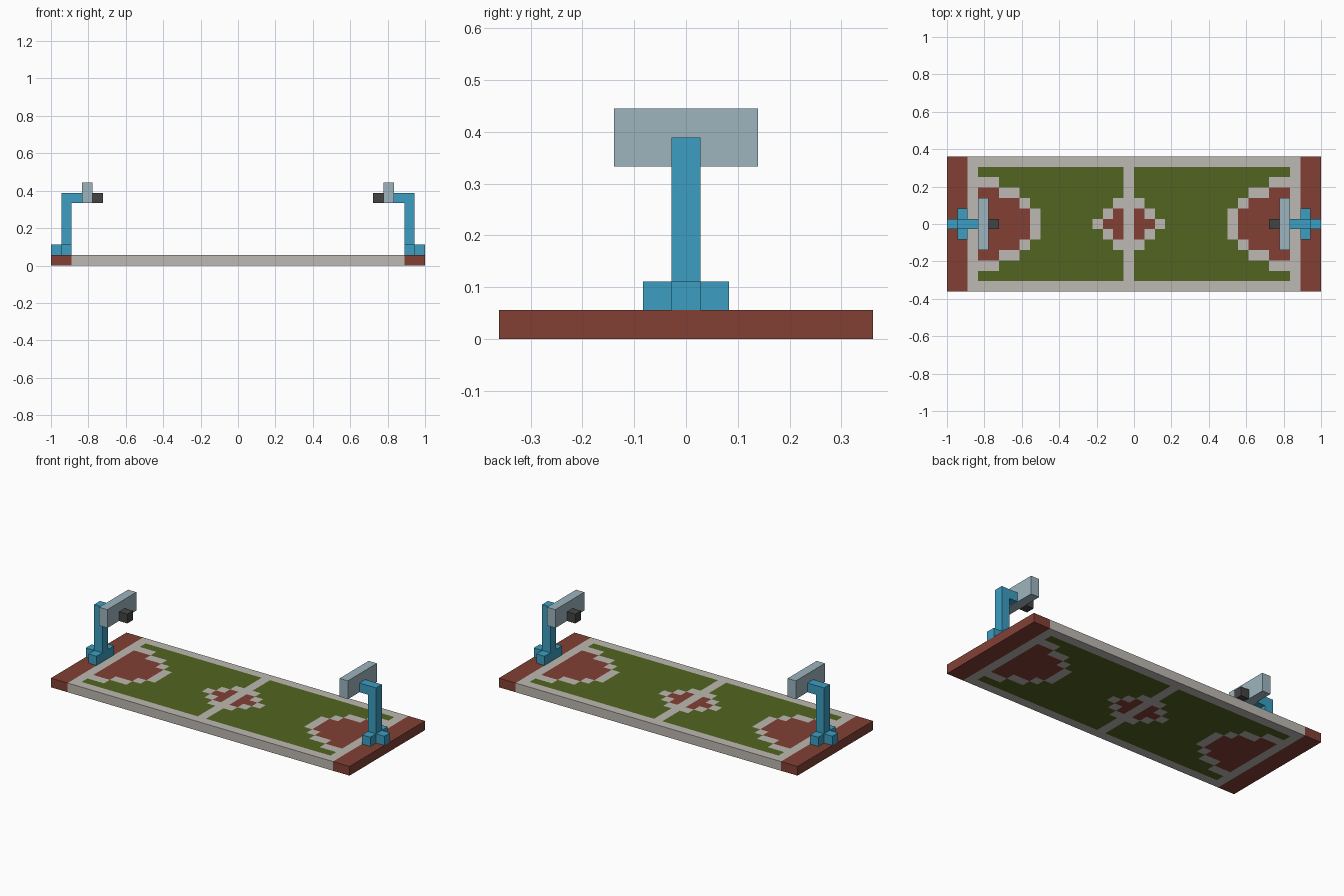
import bpy
import bmesh
from math import floor

V = 2 / 36            # one block
COLS, ROWS = 36, 13

if "Cube" in bpy.data.objects:
    bpy.data.objects.remove(bpy.data.objects["Cube"], do_unlink=True)


def material(name, hex_code):
    def linear(c):
        return c / 12.92 if c <= 0.04045 else ((c + 0.055) / 1.055) ** 2.4
    rgb = [linear(b / 255) for b in bytes.fromhex(hex_code)]
    mat = bpy.data.materials.new(name)
    mat.diffuse_color = (*rgb, 1)
    mat.use_nodes = True
    bsdf = mat.node_tree.nodes["Principled BSDF"]
    bsdf.inputs["Base Color"].default_value = (*rgb, 1)
    bsdf.inputs["Roughness"].default_value = 0.9
    return mat


brick = material("brick_red", "824035")
chalk = material("chalk_white", "bdb9b2")
grass = material("grass_green", "526421")
blue = material("post_blue", "3c9dc1")
pale = material("pale_board", "9db5be")
dark = material("dark_hoop", "444444")

BRICK, CHALK, GRASS = range(3)
KEY_RED = [8, 8, 7, 5, 3, 3, 3]      # red reach of the end zone per row from the middle
KEY_LINE = [9, 9, 8, 7, 5, 3, 3]     # reach of its white outline


def court_colour(col, row):
    d = abs(row - ROWS // 2)
    u = min(col, COLS - 1 - col)
    c = abs(col - 17)
    if u < 2:
        return BRICK
    if u == 2 or d == 6 or c == 0:
        return CHALK
    if u < KEY_RED[d] or c + d < 3:
        return BRICK
    if u < KEY_LINE[d] or c + d == 3:
        return CHALK
    return GRASS


def add_object(name, bm, mats):
    mesh = bpy.data.meshes.new(name)
    bm.to_mesh(mesh)
    bm.free()
    for m in mats:
        mesh.materials.append(m)
    obj = bpy.data.objects.new(name, mesh)
    bpy.context.collection.objects.link(obj)
    return obj


# Court slab: tiled grid coloured by rule, thickened downwards
bm = bmesh.new()
bmesh.ops.create_grid(bm, x_segments=COLS, y_segments=ROWS, size=0.5)
for v in bm.verts:
    v.co = (v.co.x * COLS * V, v.co.y * ROWS * V, V)
for f in bm.faces:
    p = f.calc_center_median()
    f.material_index = court_colour(floor(p.x / V + COLS / 2), floor(p.y / V + ROWS / 2))
court = add_object("court", bm, [brick, chalk, grass])
slab = court.modifiers.new("thickness", "SOLIDIFY")
slab.thickness = V
slab.offset = -1


def block(name, side, x0, x1, width, z0, z1, mat):
    """Box in block units: x counted inwards from the court end, centred on y."""
    bm = bmesh.new()
    bmesh.ops.create_cube(bm, size=1)
    for v in bm.verts:
        v.co = (side * (COLS / 2 - (x0 + x1) / 2 + v.co.x * (x1 - x0)) * V,
                v.co.y * width * V,
                ((z0 + z1) / 2 + v.co.z * (z1 - z0)) * V)
    return add_object(name, bm, [mat])


# Two facing goals
for side, label in ((1, "left"), (-1, "right")):
    block(label + "_back_foot", side, 0, 1, 1, 1, 2, blue)
    block(label + "_cross_foot", side, 1, 2, 3, 1, 2, blue)
    block(label + "_post", side, 1, 2, 1, 2, 7, blue)
    block(label + "_arm", side, 2, 3, 1, 6, 7, blue)
    block(label + "_backboard", side, 3, 4, 5, 6, 8, pale)
    block(label + "_hoop", side, 4, 5, 1, 6, 7, dark)
